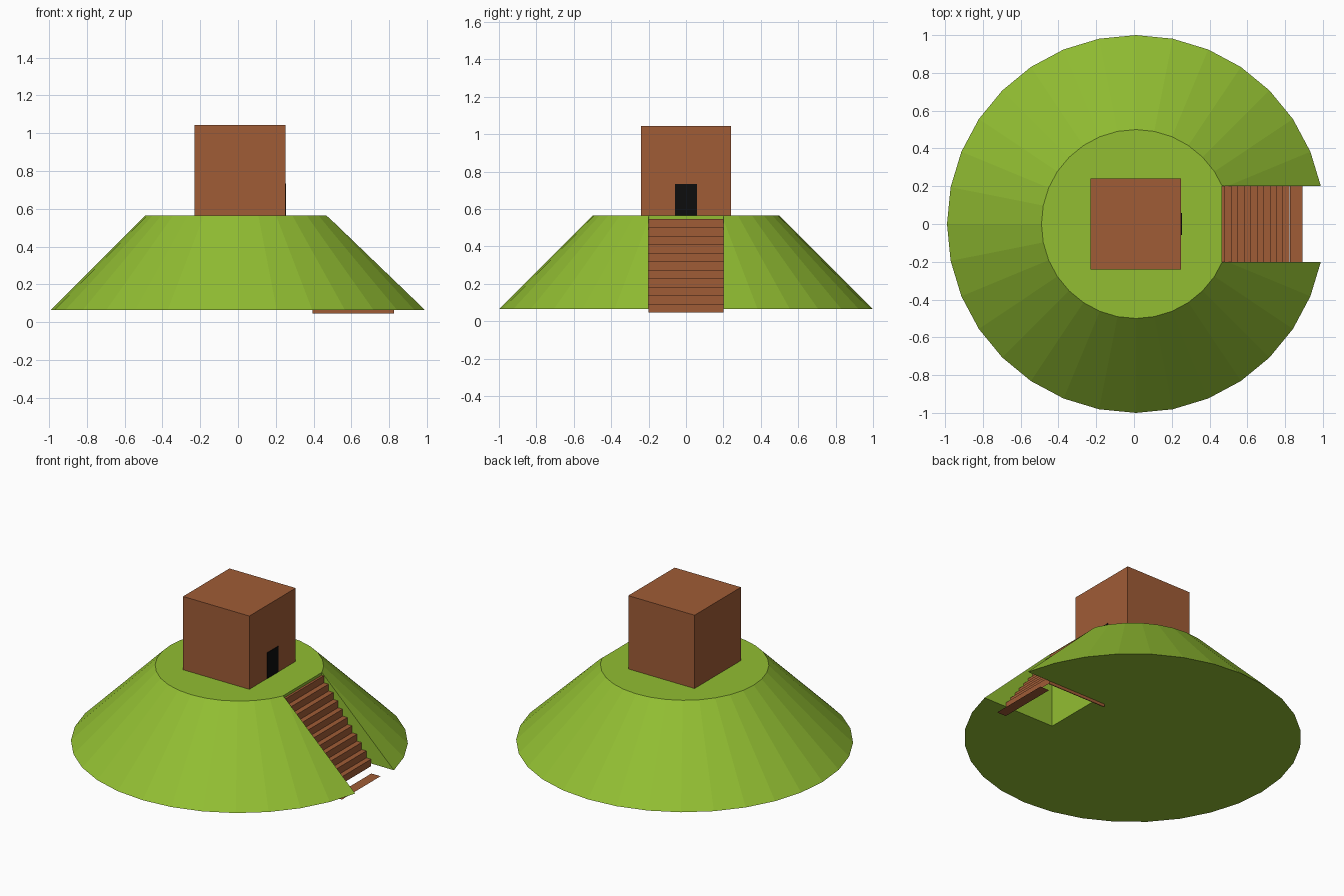
import bpy, bmesh
from mathutils import Matrix

if "Cube" in bpy.data.objects:
    bpy.data.objects.remove(bpy.data.objects["Cube"])

CX = 0.01          # shared centre of mound and house
HALF = 0.2         # half width of the stairway


def material(name, rgb):
    m = bpy.data.materials.new(name)
    m.diffuse_color = (*rgb, 1)
    m.use_nodes = True
    m.node_tree.nodes["Principled BSDF"].inputs["Base Color"].default_value = m.diffuse_color
    return m


GREEN = material("grass green", (0.287, 0.515, 0.032))
BROWN = material("clay brown", (0.352, 0.107, 0.037))
BLACK = material("door black", (0.004, 0.004, 0.004))


def finish(name, bm, mat):
    me = bpy.data.meshes.new(name)
    bm.to_mesh(me)
    bm.free()
    ob = bpy.data.objects.new(name, me)
    bpy.context.collection.objects.link(ob)
    if mat:
        me.materials.append(mat)
    return ob


def box(name, lo, hi, mat):
    bm = bmesh.new()
    mid = [(a + b) / 2 for a, b in zip(lo, hi)]
    size = [b - a for a, b in zip(lo, hi)]
    bmesh.ops.create_cube(bm, size=1, matrix=Matrix.LocRotScale(mid, None, size))
    return finish(name, bm, mat)


def sheet(name, profile, mat):
    """Sweep an x-z profile across the stair width."""
    bm = bmesh.new()
    rows = [[bm.verts.new((x, y, z)) for y in (-HALF, HALF)] for x, z in profile]
    for a, b in zip(rows, rows[1:]):
        bm.faces.new((a[0], b[0], b[1], a[1]))
    return finish(name, bm, mat)


# Mound: 32-sided frustum with a stair notch cut through it
bm = bmesh.new()
bmesh.ops.create_cone(bm, cap_ends=True, segments=32, radius1=1.0, radius2=0.5,
                      depth=0.5, matrix=Matrix.Translation((CX, 0, 0.315)))
mound = finish("mound", bm, GREEN)
cutter = box("notch_cutter", (0.466, -HALF, -0.2), (1.3, HALF, 1.0), GREEN)
cutter.hide_render = True
cut = mound.modifiers.new("notch", 'BOOLEAN')
cut.operation = 'DIFFERENCE'
cut.solver = 'EXACT'
cut.object = cutter
bpy.context.view_layer.objects.active = mound
bpy.ops.object.modifier_apply(modifier="notch")
bpy.data.objects.remove(cutter)

# House and door
box("house", (CX - 0.24, -0.24, 0.565), (CX + 0.24, 0.24, 1.045), BROWN)
box("door", (CX + 0.235, -0.058, 0.566), (CX + 0.243, 0.058, 0.735), BLACK)

# Stairs: open sheet of eleven treads and risers
RUN, RISE = 0.0342, 0.0455
steps = [(0.467, 0.548)]
for k in range(11):
    x, z = 0.482 + RUN * k, 0.548 - RISE * k
    steps += [(x, z), (x, z - RISE)]
sheet("stairs", steps, BROWN)

# Loose lowest tread on the ground
sheet("bottom_tread", [(0.826, 0.0), (0.893, 0.0)], BROWN)

# Thin side runner showing just under the mound
box("stair_runner", (0.395, HALF - 0.006, 0.046), (0.824, HALF - 0.001, 0.066), BROWN)
